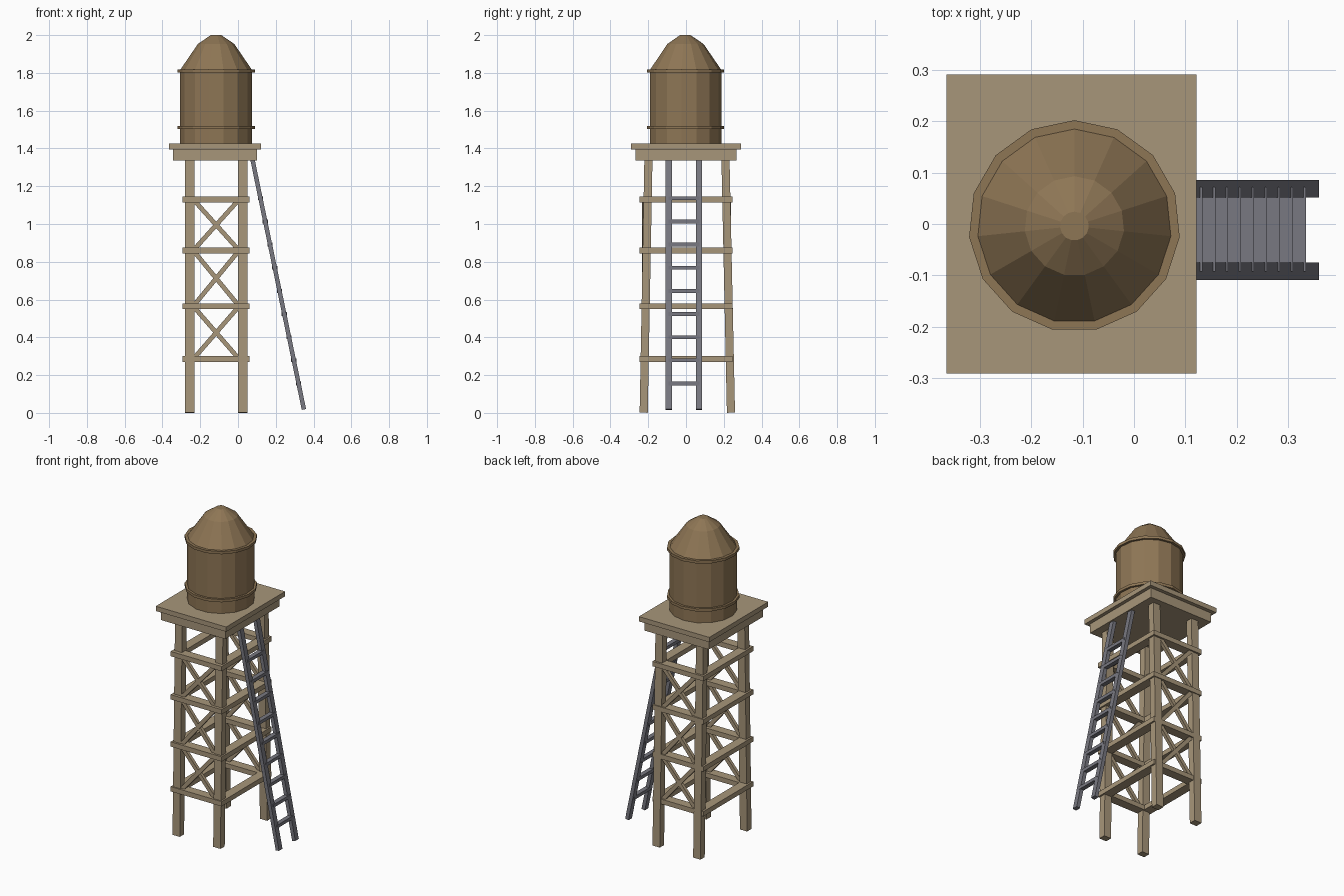
import bpy, bmesh, math
from mathutils import Vector, Matrix

if "Cube" in bpy.data.objects:
    bpy.data.objects.remove(bpy.data.objects["Cube"])

CX, CY = -0.116, -0.002   # tower axis


def material(name, rgb):
    m = bpy.data.materials.new(name)
    m.diffuse_color = (*rgb, 1)
    m.use_nodes = True
    m.node_tree.nodes["Principled BSDF"].inputs["Base Color"].default_value = m.diffuse_color
    return m


TIMBER = material("pale timber", (0.39, 0.305, 0.195))
TANK = material("brown tank wood", (0.27, 0.18, 0.09))
STEEL = material("grey steel", (0.19, 0.19, 0.22))


def finish(name, bm, mat):
    bmesh.ops.recalc_face_normals(bm, faces=bm.faces)
    me = bpy.data.meshes.new(name)
    bm.to_mesh(me)
    bm.free()
    me.materials.append(mat)
    ob = bpy.data.objects.new(name, me)
    bpy.context.collection.objects.link(ob)
    return ob


def box(name, lo, hi, mat):
    lo, hi = Vector(lo), Vector(hi)
    bm = bmesh.new()
    m = Matrix.Translation((lo + hi) / 2) @ Matrix.Diagonal((*(hi - lo), 1))
    bmesh.ops.create_cube(bm, size=1, matrix=m)
    return finish(name, bm, mat)


def beam(name, a, b, wide, deep, side, mat):
    """Square beam from a to b; 'wide' is measured along the side vector."""
    a, b = Vector(a), Vector(b)
    d = (b - a).normalized()
    s = Vector(side)
    s = (s - d * s.dot(d)).normalized()
    rot = Matrix((s, d.cross(s), d)).transposed().to_4x4()
    bm = bmesh.new()
    m = (Matrix.Translation((a + b) / 2) @ rot
         @ Matrix.Diagonal((wide, deep, (b - a).length, 1)))
    bmesh.ops.create_cube(bm, size=1, matrix=m)
    return finish(name, bm, mat)


def lathe(name, profile, mat, closed=False, n=15):
    """Faceted turning with one corner towards the back."""
    bm = bmesh.new()
    rings = [[bm.verts.new((CX + r * math.cos(math.pi / 2 + i * math.tau / n),
                            CY - 0.002 + r * math.sin(math.pi / 2 + i * math.tau / n), z))
              for i in range(n)] for r, z in profile]
    pairs = list(zip(rings, rings[1:]))
    if closed:
        pairs.append((rings[-1], rings[0]))
    else:
        bm.faces.new(rings[0])
        bm.faces.new(rings[-1])
    for p, q in pairs:
        for i in range(n):
            j = (i + 1) % n
            bm.faces.new((p[i], p[j], q[j], q[i]))
    return finish(name, bm, mat)


# Tank, domed roof and two hoops
lathe("tank_body", [(0.192, 1.42), (0.192, 1.81)], TANK)
lathe("tank_roof", [(0.195, 1.81), (0.097, 1.953), (0.028, 2.0)], TANK)
for name, z in (("upper_hoop", 1.802), ("lower_hoop", 1.502)):
    lathe(name, [(0.185, z), (0.206, z), (0.206, z + 0.017), (0.185, z + 0.017)], TANK, True)

# Platform
box("platform_deck", (-0.365, -0.291, 1.395), (0.122, 0.291, 1.425), TIMBER)
box("platform_base", (-0.345, -0.268, 1.335), (0.10, 0.268, 1.395), TIMBER)

# Legs, leaning inwards from front and back
for yname, s in (("front", -1), ("back", 1)):
    for xname, x in (("left", -0.256), ("right", 0.025)):
        beam(f"{yname}_{xname}_leg", (x, 0.007 + s * 0.231, 0.001),
             (x, 0.005 + s * 0.204, 1.34), 0.05, 0.043, (1, 0, 0), TIMBER)

# Four square collars of rails
LEVELS = (0.285, 0.565, 0.86, 1.13)
X0, X1, Y, W, H = -0.293, 0.06, 0.247, 0.058, 0.015
for k, z in enumerate(LEVELS):
    for name, y0, y1 in (("front", -Y, -Y + W), ("back", Y - W, Y)):
        box(f"{name}_rail_{k}", (X0, y0, z - H), (X1, y1, z + H), TIMBER)
    for name, x0, x1 in (("left", X0, X0 + W), ("right", X1 - W, X1)):
        box(f"{name}_rail_{k}", (x0, -Y + W, z - H), (x1, Y - W, z + H), TIMBER)

# Crossed braces on the front and back
for name, y in (("front", -0.222), ("back", 0.225)):
    for k, (z0, z1) in enumerate(zip(LEVELS, LEVELS[1:])):
        for t, (xa, xb) in enumerate(((-0.237, 0.006), (0.006, -0.237))):
            beam(f"{name}_brace_{k}_{t}", (xa, y + 0.003 * t, z0), (xb, y + 0.003 * t, z1),
                 0.02, 0.024, (0, 1, 0), TIMBER)

# Leaning ladder
TOP, FOOT = Vector((0.076, 0, 1.345)), Vector((0.349, 0, 0.018))
for name, y in (("front", -0.092), ("back", 0.069)):
    off = Vector((0, y, 0))
    beam(f"ladder_{name}_stile", TOP + off, FOOT + off, 0.034, 0.023, (0, 1, 0), STEEL)
for k in range(9):
    z = 0.156 + k * 0.1225
    x = FOOT.x + (TOP.x - FOOT.x) * (z - FOOT.z) / (TOP.z - FOOT.z)
    box(f"ladder_rung_{k}", (x - 0.014, -0.092, z - 0.01), (x + 0.014, 0.072, z + 0.01), STEEL)
